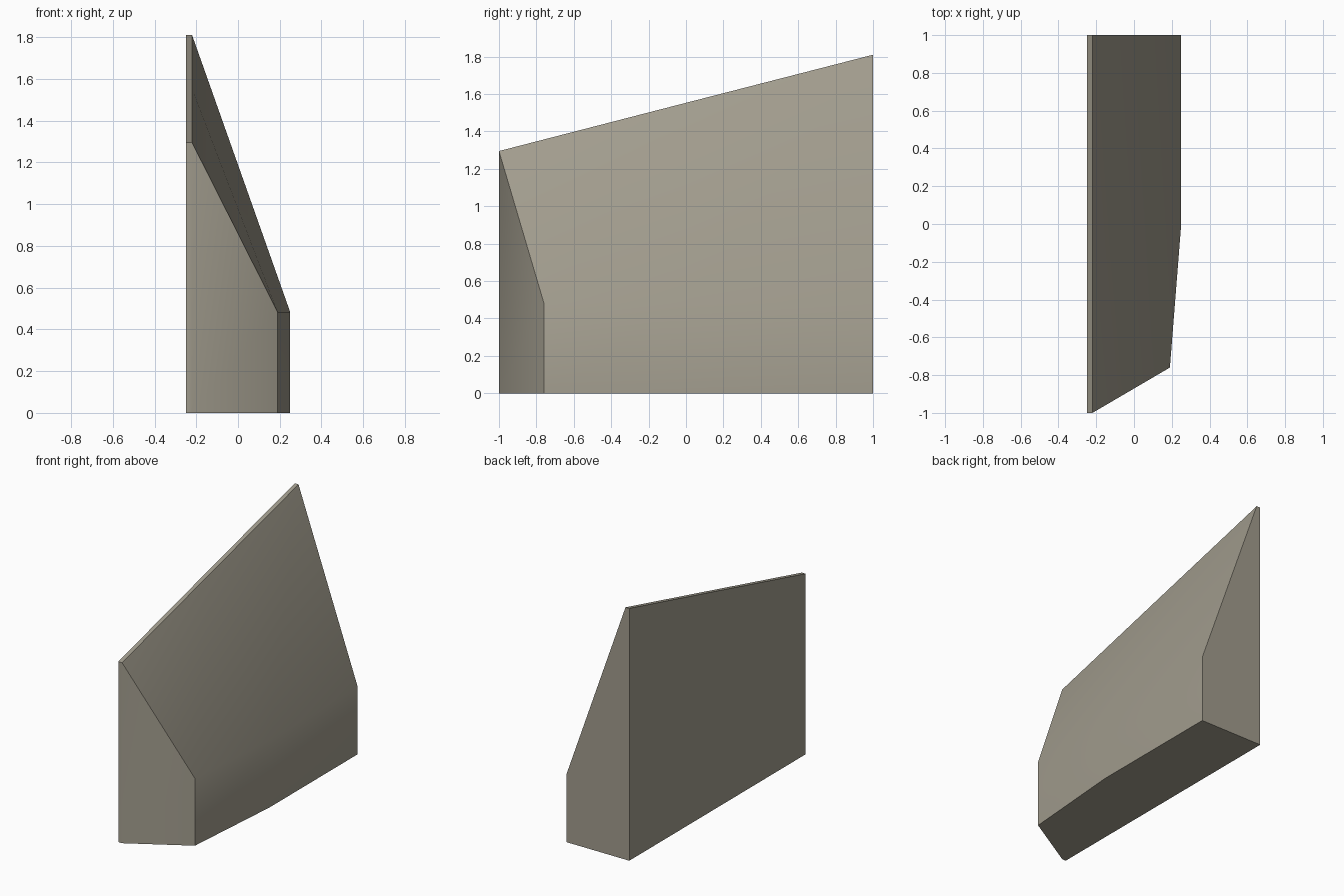
import bpy, bmesh, math

if "Cube" in bpy.data.objects:
    bpy.data.objects.remove(bpy.data.objects["Cube"])

# Cross-sections along y: (y of back edge, y of outer edge, outer x, top z)
sections = [(-1.0, -0.76, 0.19, 1.295), (0.0, 0.0, 0.25, 1.553), (1.0, 1.0, 0.25, 1.81)]
BACK, RIDGE, SHOULDER = -0.25, -0.22, 0.483

# Stone material
mat = bpy.data.materials.new("grey beige stone")
mat.diffuse_color = (0.36, 0.335, 0.27, 1)
mat.use_nodes = True
mat.node_tree.nodes["Principled BSDF"].inputs["Base Color"].default_value = mat.diffuse_color

bm = bmesh.new()
rings = []
for yb, yo, xo, top in sections:
    pts = [(BACK, yb, 0), (RIDGE, yb, 0), (xo, yo, 0), (xo, yo, SHOULDER),
           (RIDGE, yb, top), (BACK, yb, top)]
    rings.append([bm.verts.new(p) for p in pts])

# Skin between neighbouring sections
for a, b in zip(rings, rings[1:]):
    for i in range(6):
        j = (i + 1) % 6
        bm.faces.new((a[i], a[j], b[j], b[i]))

# End caps: thin strip plus buttress profile
for r in (rings[0], rings[-1]):
    bm.faces.new((r[0], r[1], r[4], r[5]))
    bm.faces.new((r[1], r[2], r[3], r[4]))
bmesh.ops.recalc_face_normals(bm, faces=bm.faces)

mesh = bpy.data.meshes.new("sloped_wall")
bm.to_mesh(mesh)
bm.free()
mesh.materials.append(mat)
wall = bpy.data.objects.new("sloped_wall", mesh)
bpy.context.collection.objects.link(wall)

# Smooth the gentle bend of the outer face, keep the crisp edges
bpy.context.view_layer.objects.active = wall
wall.select_set(True)
bpy.ops.object.shade_smooth_by_angle(angle=math.radians(32))
